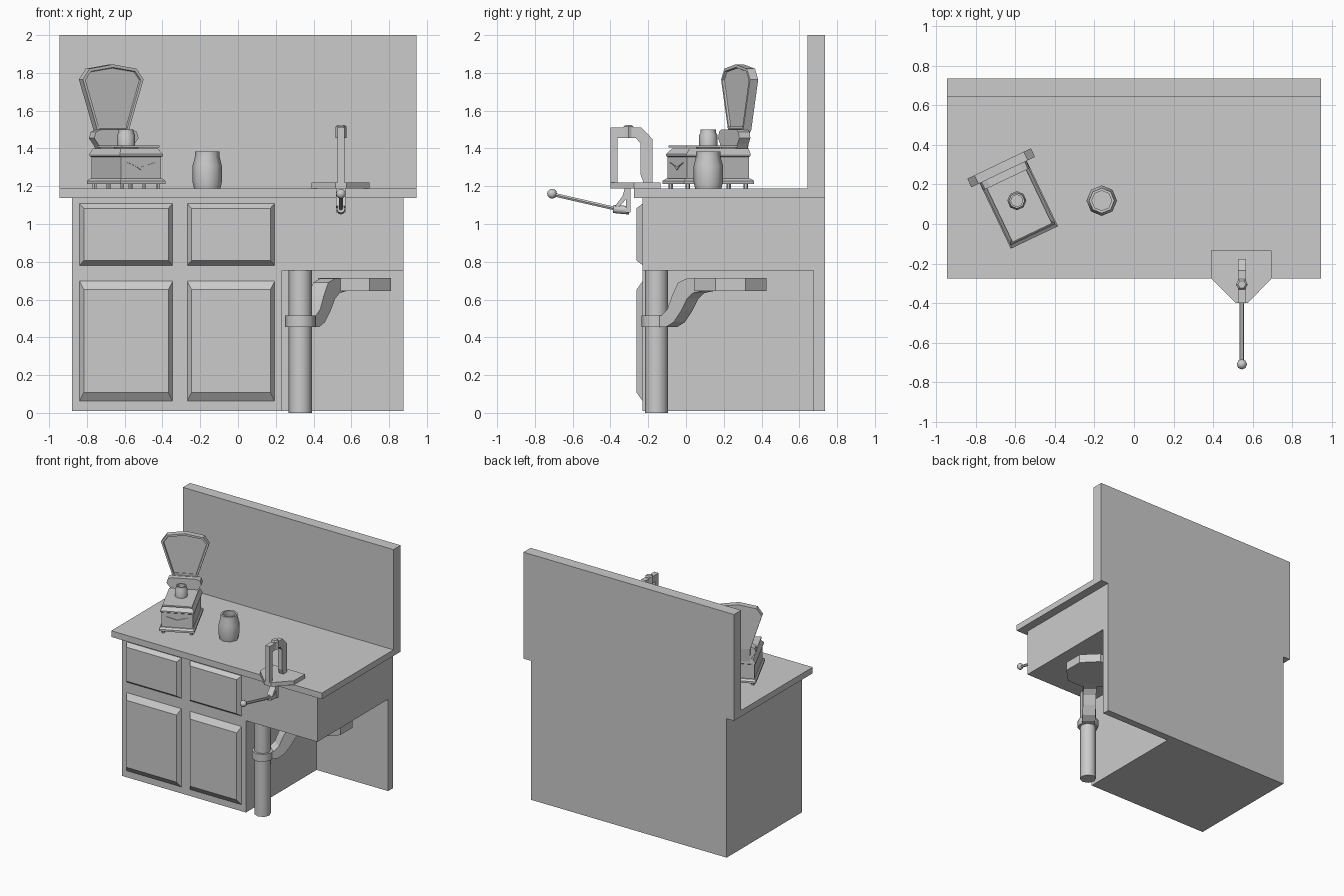
import bpy, bmesh, math
from mathutils import Matrix, Vector

if "Cube" in bpy.data.objects:
    bpy.data.objects.remove(bpy.data.objects["Cube"])

I = Matrix.Identity(4)


def finish(name, bm, m=I, smooth=None):
    bmesh.ops.recalc_face_normals(bm, faces=bm.faces[:])
    bm.transform(m)
    me = bpy.data.meshes.new(name)
    bm.to_mesh(me)
    bm.free()
    if smooth:
        me.polygons.foreach_set("use_smooth", [True] * len(me.polygons))
        me.set_sharp_from_angle(angle=math.radians(smooth))
    ob = bpy.data.objects.new(name, me)
    bpy.context.collection.objects.link(ob)
    return ob


def skin(bm, rings, caps=True):
    """Join rings of points with quads and close both ends."""
    vs = [[bm.verts.new(p) for p in r] for r in rings]
    n = len(vs[0])
    for a, b in zip(vs, vs[1:]):
        for i in range(n):
            bm.faces.new((a[i], a[(i + 1) % n], b[(i + 1) % n], b[i]))
    if caps:
        bm.faces.new(vs[0])
        return bm.faces.new(vs[-1])


def prism(name, pts, axis, t0, t1, m=I):
    """Extrude a 2D outline along an axis."""
    put = {'x': lambda p, q, t: (t, p, q), 'y': lambda p, q, t: (p, t, q),
           'z': lambda p, q, t: (p, q, t)}[axis]
    bm = bmesh.new()
    skin(bm, [[put(p, q, t) for p, q in pts] for t in (t0, t1)])
    return finish(name, bm, m)


def box(name, x0, x1, y0, y1, z0, z1, m=I):
    return prism(name, [(x0, y0), (x1, y0), (x1, y1), (x0, y1)], 'z', z0, z1, m)


def lathe(name, prof, m=I, n=8, smooth=50):
    """Revolve (radius, height) pairs round z."""
    bm = bmesh.new()
    skin(bm, [[(r * math.cos(math.tau * i / n), r * math.sin(math.tau * i / n), z)
               for i in range(n)] for r, z in prof])
    return finish(name, bm, m, smooth)


def rod(name, a, b, r, n=8):
    a, b = Vector(a), Vector(b)
    d = b - a
    m = Matrix.Translation(a) @ d.to_track_quat('Z', 'Y').to_matrix().to_4x4()
    return lathe(name, [(r, 0), (r, d.length)], m, n)


def at(x, y, z=0, deg=0):
    return Matrix.Translation((x, y, z)) @ Matrix.Rotation(math.radians(deg), 4, 'Z')


# cabinet, back and counter
prism("cabinet", [(-.88, .01), (.232, .01), (.232, .755), (.875, .755), (.875, 1.137), (-.88, 1.137)],
      'y', -.23, .675)
box("back_panel", -.88, .875, .675, .735, .01, 1.137)
box("countertop", -.945, .945, -.275, .735, 1.137, 1.187)
box("backsplash", -.945, .945, .643, .735, 1.187, 2)

# raised door and drawer panels with sloped edges
for side, x0, x1 in (("left", -.84, -.345), ("right", -.27, .195)):
    for kind, z0, z1, e in (("drawer", .78, 1.11, .027), ("door", .06, .70, .048)):
        bm = bmesh.new()
        rect = lambda i, k, y: [(x0 + i, y, z0 + k), (x1 - i, y, z0 + k),
                                (x1 - i, y, z1 - k), (x0 + i, y, z1 - k)]
        skin(bm, [rect(0, 0, -.228), rect(.024, e, -.262)])
        finish(f"{side}_{kind}_panel", bm)

# post with swing-out seat
post = at(.33, -.156)
lathe("post", [(.062, 0), (.062, .755)], post)
lathe("post_collar", [(.08, .455), (.08, .515)], post)
prism("seat_arm", [(.03, .455), (.10, .455), (.15, .48), (.20, .54), (.24, .605), (.28, .635), (.36, .648),
                   (.36, .712), (.24, .712), (.18, .69), (.14, .62), (.11, .55), (.07, .515), (.03, .515)],
      'y', -.05, .05, at(.33, -.156, 0, 53))
lathe("seat", [(.208, .645), (.208, .715)], at(.617, .235, 0, 22.5), smooth=30)

# clamp press at the counter edge
prism("press_plate", [(.39, -.135), (.695, -.135), (.695, -.275), (.575, -.4), (.515, -.4), (.39, -.275)],
      'z', 1.187, 1.22)
prism("press_frame", [(-.40, 1.22), (-.40, 1.51), (-.235, 1.51), (-.178, 1.45), (-.178, 1.22),
                      (-.225, 1.22), (-.24, 1.26), (-.24, 1.425), (-.265, 1.455), (-.363, 1.455), (-.363, 1.22)],
      'x', .526, .565)
lathe("press_cap", [(.03, 1.455), (.03, 1.515), (.02, 1.525)], at(.545, -.305), 6, 30)
prism("crank_bracket", [(-.295, 1.06), (-.295, 1.187), (-.325, 1.187), (-.335, 1.15), (-.375, 1.095), (-.36, 1.085),
                        (-.318, 1.13), (-.318, 1.06)], 'x', .52, .57)
rod("crank_axle", (.545, -.385, 1.08), (.545, -.30, 1.072), .022)
rod("crank_rod", (.545, -.37, 1.08), (.545, -.71, 1.158), .011, 6)
bm = bmesh.new()
bmesh.ops.create_uvsphere(bm, u_segments=8, v_segments=6, radius=.026)
finish("crank_knob", bm, Matrix.Translation((.545, -.709, 1.16)), 60)

# storage jar, open at the top
lathe("jar", [(.07, 1.187), (.077, 1.22), (.077, 1.31), (.064, 1.36), (.064, 1.385), (.05, 1.385),
              (.05, 1.34), (.062, 1.31), (.06, 1.21)], at(-.163, .118))

# weighing scale, turned on the counter
S = at(-.592, .118, 0, 25.5)


def stack(name, levels):
    """Rectangles (half width, front, back, z) joined into one solid."""
    bm = bmesh.new()
    skin(bm, [[(-w, f, z), (w, f, z), (w, b, z), (-w, b, z)] for w, f, b, z in levels])
    return finish(name, bm, S)


stack("scale_base", [(.132, -.206, .206, 1.213), (.132, -.206, .206, 1.228), (.122, -.19, .19, 1.24)])
stack("scale_body", [(.118, -.182, .182, 1.236), (.118, -.182, .182, 1.355), (.126, -.188, .188, 1.36),
                     (.126, -.188, .188, 1.37), (.108, -.16, .185, 1.4)])
for i, (u, v) in enumerate([(a, b) for a in (-.105, .105) for b in (-.17, 0, .17)]):
    lathe(f"scale_foot_{i}", [(.012, 1.187), (.012, 1.214)], S @ at(u, v), 6)
prism("scale_chevron", [(-.08, 1.325), (0, 1.302), (.08, 1.325), (.035, 1.308), (0, 1.285), (-.035, 1.308)],
      'y', -.187, -.18, S)
lathe("scale_pan_support", [(.06, 1.39), (.07, 1.406)], S)
box("scale_plate", -.11, .11, -.18, .12, 1.404, 1.415, S)
lathe("scale_cup", [(.048, 1.413), (.048, 1.47), (.04, 1.485), (.04, 1.5), (.03, 1.5), (.03, 1.43)], at(-.592, .118))
# neck and fan-shaped dial
prism("scale_neck", [(-.09, 1.395), (-.105, 1.42), (-.13, 1.455), (-.12, 1.487), (-.09, 1.5),
                     (.09, 1.5), (.12, 1.487), (.13, 1.455), (.105, 1.42), (.09, 1.395)],
      'y', .12, .185, S)
half = [(.09, 1.49), (.178, 1.765), (.138, 1.822)]
outline = half + [(0, 1.845)] + [(-u, z) for u, z in reversed(half)]
bm = bmesh.new()
face = skin(bm, [[(u, v, z) for u, z in outline] for v in (.208, .16)])
bmesh.ops.recalc_face_normals(bm, faces=bm.faces[:])
bmesh.ops.inset_region(bm, faces=[face], thickness=.016)
bmesh.ops.inset_region(bm, faces=[face], thickness=.004, depth=-.01)
finish("scale_dial", bm, S)
stack("scale_dial_stem", [(.085, .16, .19, 1.38), (.09, .165, .205, 1.52)])
